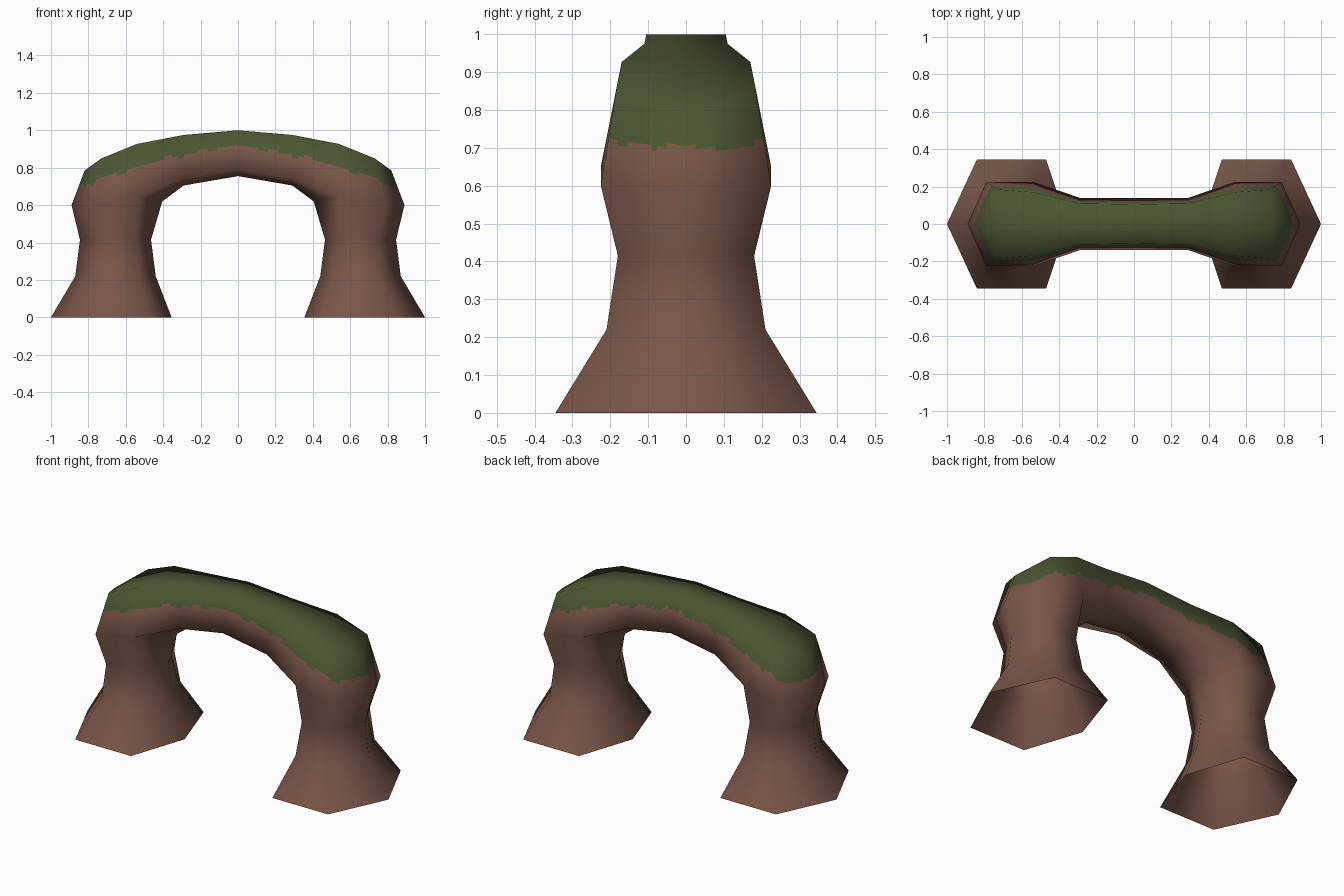
import bpy, bmesh, math
from mathutils import Vector

if "Cube" in bpy.data.objects:
    bpy.data.objects.remove(bpy.data.objects["Cube"])


def material(name, rgb):
    m = bpy.data.materials.new(name)
    m.diffuse_color = (*rgb, 1)
    m.use_nodes = True
    m.node_tree.nodes["Principled BSDF"].inputs["Base Color"].default_value = m.diffuse_color
    return m


# One quarter of the arch (left, half-width y): leg rings run outer, two corners, inner
P = {
    "O0": (-1.0, 0, 0), "A0": (-.84, .345, 0), "B0": (-.47, .345, 0), "I0": (-.355, 0, 0),
    "O1": (-.87, 0, .22), "A1": (-.76, .21, .22), "B1": (-.53, .21, .22), "I1": (-.44, 0, .22),
    "O2": (-.845, 0, .415), "A2": (-.75, .18, .415), "B2": (-.55, .18, .415), "I2": (-.465, 0, .415),
    "O3": (-.89, 0, .6), "A3": (-.79, .225, .6), "B3": (-.54, .225, .65), "I3": (-.405, 0, .62),
    # shoulder, then two span sections: top, side, underside
    "O4": (-.82, 0, .785), "A4": (-.73, .185, .85), "B4": (-.54, .17, .927),
    "T5": (-.29, .11, .975), "S5": (-.29, .14, .735), "I5": (-.29, 0, .705),
    "T6": (0, .105, 1), "S6": (0, .14, .785), "I6": (0, 0, .755),
}
# ridge points on the centre line
for k in ("A4", "B4", "T5", "T6"):
    P["M" + k] = (P[k][0], 0, P[k][2])

faces = []
for i in range(3):
    for a, b in ("OA", "AB", "BI"):
        faces.append(f"{a}{i} {b}{i} {b}{i+1} {a}{i+1}")
faces += ["O3 A3 A4 O4", "A3 B3 B4 A4", "O4 A4 MA4",
          "MA4 A4 B4 MB4", "MB4 B4 T5 MT5", "MT5 T5 T6 MT6",
          "B4 B3 S5 T5", "B3 I3 I5 S5", "T5 S5 S6 T6", "S5 I5 I6 S6"]

# Mirror the quarter to all four sides
bm = bmesh.new()
for sx in (1, -1):
    for sy in (1, -1):
        for f in faces:
            pts = [P[k] for k in f.split()]
            if sx * sy < 0:
                pts.reverse()
            bm.faces.new([bm.verts.new((x * sx, y * sy, z)) for x, y, z in pts])
bmesh.ops.remove_doubles(bm, verts=bm.verts[:], dist=1e-4)
bmesh.ops.recalc_face_normals(bm, faces=bm.faces[:])
top = max(bm.faces, key=lambda f: f.calc_center_median().z)
if top.normal.z < 0:
    bmesh.ops.reverse_faces(bm, faces=bm.faces[:])
bm.normal_update()

# Keep the coarse smooth normals while the surface is divided for the moss edge
nrm = bm.verts.layers.float_vector.new("smooth_dir")
for v in bm.verts:
    v[nrm] = v.normal.copy()
bmesh.ops.subdivide_edges(bm, edges=bm.edges[:], cuts=15, use_grid_fill=True)
bm.normal_update()
normals = []
for v in bm.verts:
    n = Vector(v[nrm])
    normals.append((n if n.length > .1 else v.normal).normalized())

# Moss lies above a ragged line that drops towards the legs
for f in bm.faces:
    c = f.calc_center_median()
    x = abs(c.x)
    line = max(.705, .915 - .1 * x - .19 * x * x)
    line += .008 * math.sin(x * 38) + .006 * math.sin(x * 71 + c.y * 40)
    f.material_index = 1 if c.z > line and f.normal.z > -.3 else 0
    f.smooth = True

bm.verts.layers.float_vector.remove(bm.verts.layers.float_vector["smooth_dir"])
mesh = bpy.data.meshes.new("rock_arch")
bm.to_mesh(mesh)
bm.free()
mesh.materials.append(material("brown_rock", (.191, .091, .065)))
mesh.materials.append(material("green_moss", (.069, .093, .032)))
mesh.normals_split_custom_set_from_vertices(normals)
arch = bpy.data.objects.new("rock_arch", mesh)
bpy.context.collection.objects.link(arch)
